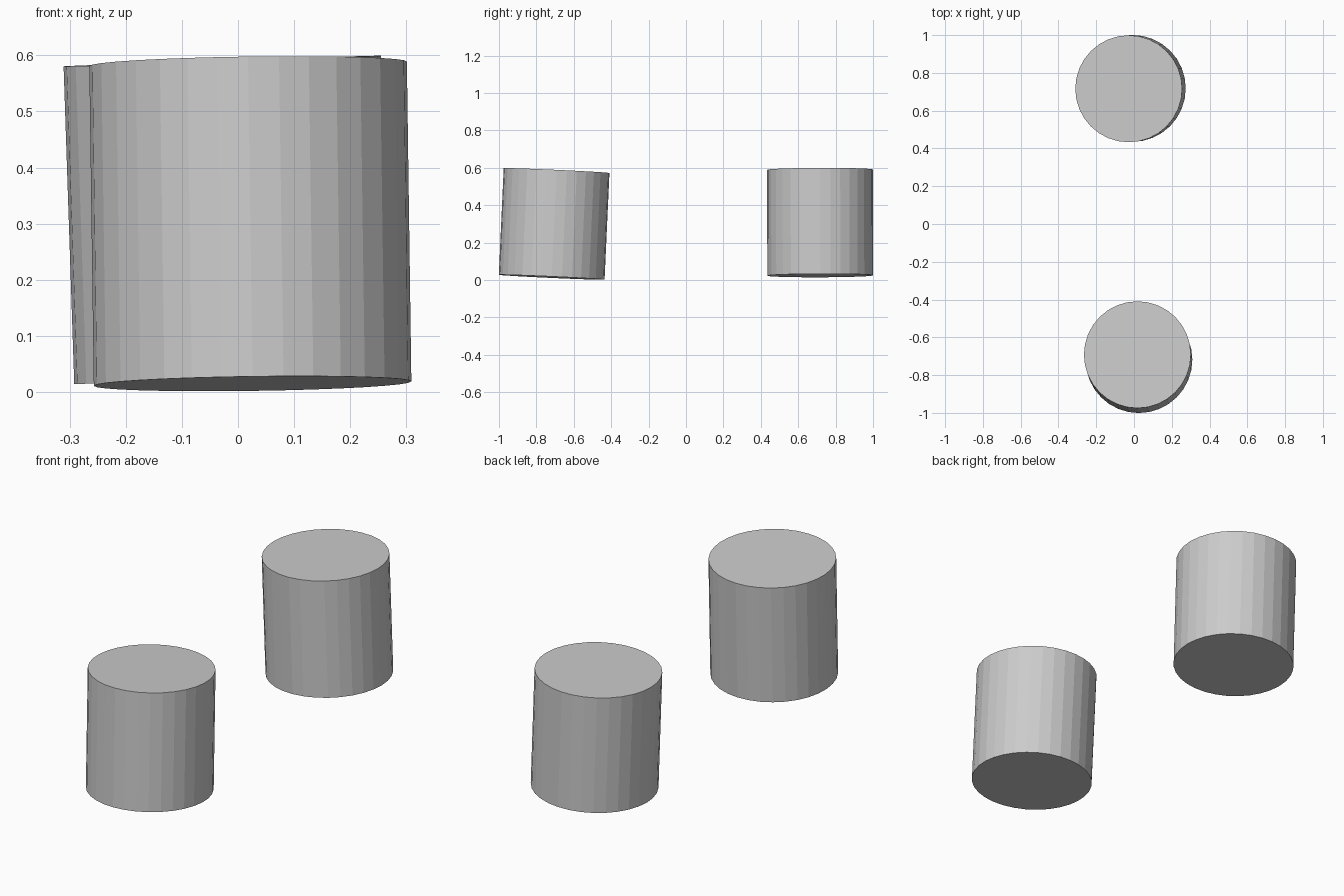
import bpy
from mathutils import Vector

if "Cube" in bpy.data.objects:
    bpy.data.objects.remove(bpy.data.objects["Cube"])

RADIUS = 0.283


def post(name, bottom, top):
    """Flat-shaded 32-sided cylinder between two cap centres."""
    a, b = Vector(bottom), Vector(top)
    axis = b - a
    bpy.ops.mesh.primitive_cylinder_add(vertices=32, radius=RADIUS, depth=axis.length,
                                        location=(a + b) / 2)
    ob = bpy.context.object
    ob.name = name
    # shortest tilt from vertical, so the facets keep their heading
    ob.rotation_euler = Vector((0, 0, 1)).rotation_difference(axis).to_euler()
    return ob


# Two slightly leaning cylinders
post("front_cylinder", (0.026, -0.718, 0.015), (0.018, -0.692, 0.585))
post("back_cylinder", (-0.009, 0.718, 0.024), (-0.028, 0.716, 0.590))
